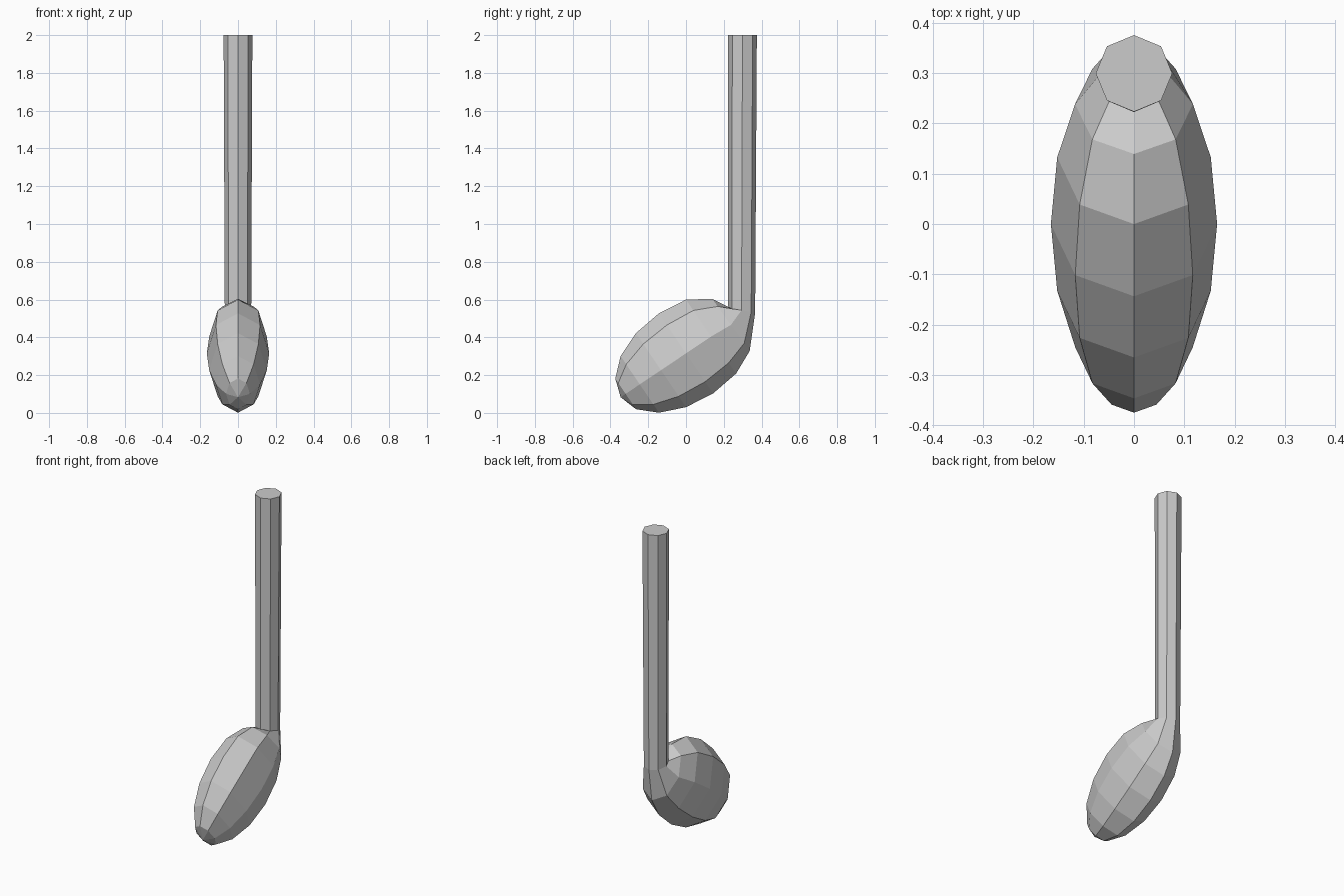
import bpy, bmesh
from math import sin, cos, pi
from mathutils import Vector

if "Cube" in bpy.data.objects:
    bpy.data.objects.remove(bpy.data.objects["Cube"])

SIDES = 8
bm = bmesh.new()

def ring(center, rx, v):
    """Octagonal loop spanned by the x axis and vector v."""
    return [bm.verts.new(Vector(center) + Vector((rx * sin(a), 0, 0)) + Vector(v) * cos(a))
            for a in (2 * pi * i / SIDES for i in range(SIDES))]

# Tilted ellipsoid head: centre, long axis, short axis
C = Vector((0, 0, 0.315))
A = Vector((0, 0.346, 0.232))
B = Vector((0, -0.1435, 0.212))
RX = 0.165

tip = bm.verts.new(C - A)
rings = []
for k in range(1, 6):
    t = pi * k / 8
    rings.append(ring(C - A * cos(t), RX * sin(t), B * sin(t)))

# Last head loop, pulled down slightly where the stem grows out
rings.append(ring((0, 0.238, 0.466), 0.117, (0, -0.099, 0.138)))

# Stem foot and stem top
rings.append(ring((0, 0.294, 0.543), 0.070, (0, -0.072, 0.013)))
rings.append(ring((0, 0.299, 2.0), 0.076, (0, -0.076, 0)))

# Skin the loops together
for i in range(SIDES):
    bm.faces.new((tip, rings[0][i], rings[0][(i + 1) % SIDES]))
for lo, hi in zip(rings, rings[1:]):
    for i in range(SIDES):
        j = (i + 1) % SIDES
        bm.faces.new((lo[i], lo[j], hi[j], hi[i]))
bm.faces.new(rings[-1])
bmesh.ops.recalc_face_normals(bm, faces=bm.faces)

mesh = bpy.data.meshes.new("music_note")
bm.to_mesh(mesh)
bm.free()
bpy.context.collection.objects.link(bpy.data.objects.new("music_note", mesh))
